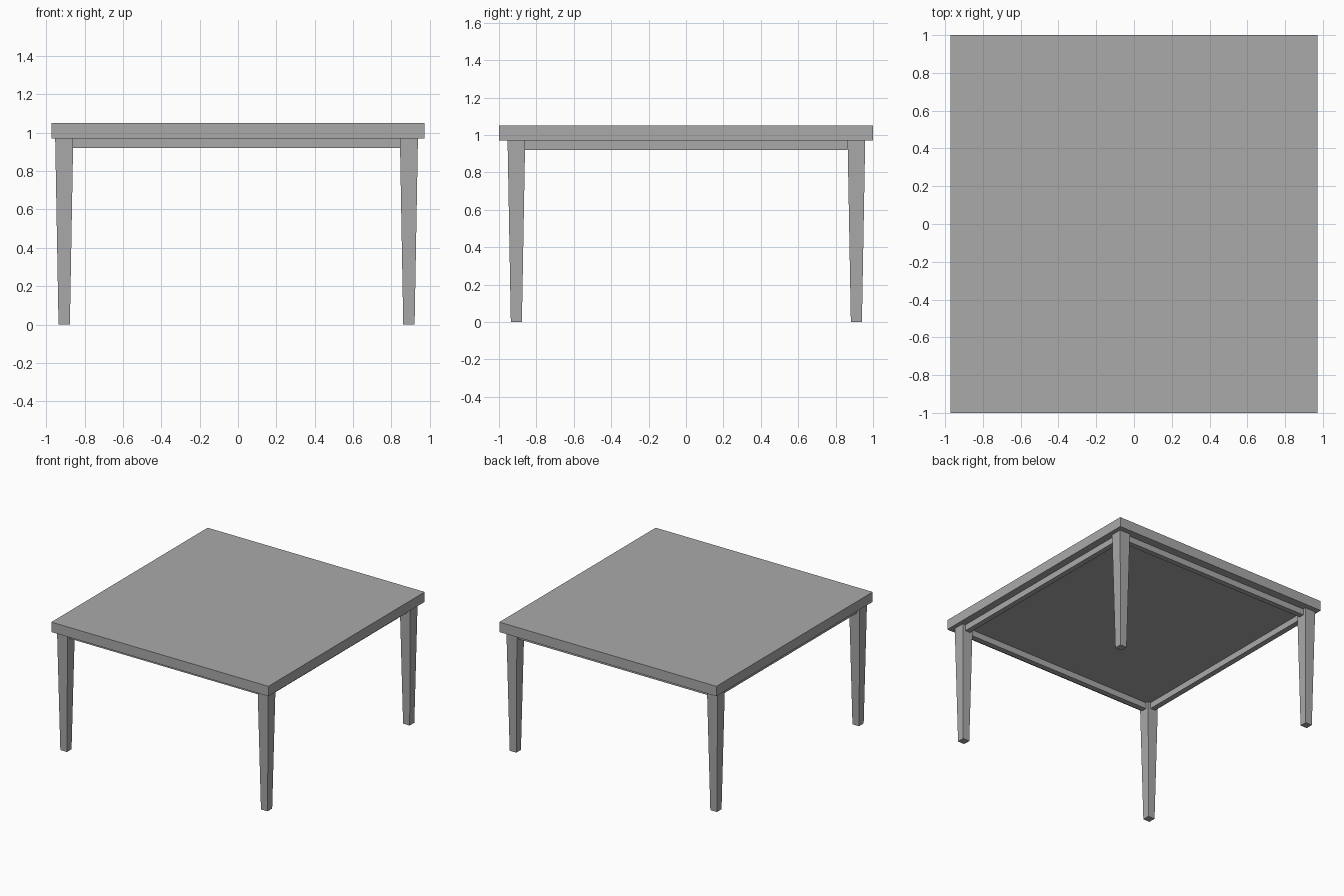
import bpy
import bmesh
from mathutils import Vector

old = bpy.data.objects.get("Cube")
if old:
    bpy.data.objects.remove(old, do_unlink=True)

# One plain grey for the whole table
grey = bpy.data.materials.new("table_grey")
grey.use_nodes = True
colour = (0.40, 0.40, 0.40, 1)
grey.diffuse_color = colour
grey.node_tree.nodes["Principled BSDF"].inputs["Base Color"].default_value = colour


def block(name, low, high, taper=1.0):
    """Box between two corners; the bottom face is scaled by taper."""
    low, high = Vector(low), Vector(high)
    centre, size = (low + high) / 2, high - low
    bm = bmesh.new()
    bmesh.ops.create_cube(bm, size=1)
    for v in bm.verts:
        if v.co.z < 0:
            v.co.x *= taper
            v.co.y *= taper
        v.co = Vector(a * b for a, b in zip(v.co, size)) + centre
    mesh = bpy.data.meshes.new(name)
    bm.to_mesh(mesh)
    bm.free()
    mesh.materials.append(grey)
    obj = bpy.data.objects.new(name, mesh)
    bpy.context.collection.objects.link(obj)
    return obj


UNDER, TOP = 0.97, 1.05
LEG = 0.047            # half width of a leg at the top
RAIL = 0.022           # half thickness of a rail
RAIL_LOW = 0.92
leg_x = {"right": -0.906, "left": 0.891}
leg_y = {"front": -0.907, "back": 0.911}

# Table top
block("table_top", (-0.972, -1, UNDER), (0.972, 1, TOP))

# Tapered legs
for side, x in leg_x.items():
    for end, y in leg_y.items():
        block(f"{end}_{side}_leg", (x - LEG, y - LEG, 0),
              (x + LEG, y + LEG, UNDER), taper=0.63)

# Rails between the legs
for end, y in leg_y.items():
    block(f"{end}_rail", (leg_x["right"] + LEG, y - RAIL, RAIL_LOW),
          (leg_x["left"] - LEG, y + RAIL, UNDER))
for side, x in leg_x.items():
    block(f"{side}_rail", (x - RAIL, leg_y["front"] + LEG, RAIL_LOW),
          (x + RAIL, leg_y["back"] - LEG, UNDER))
